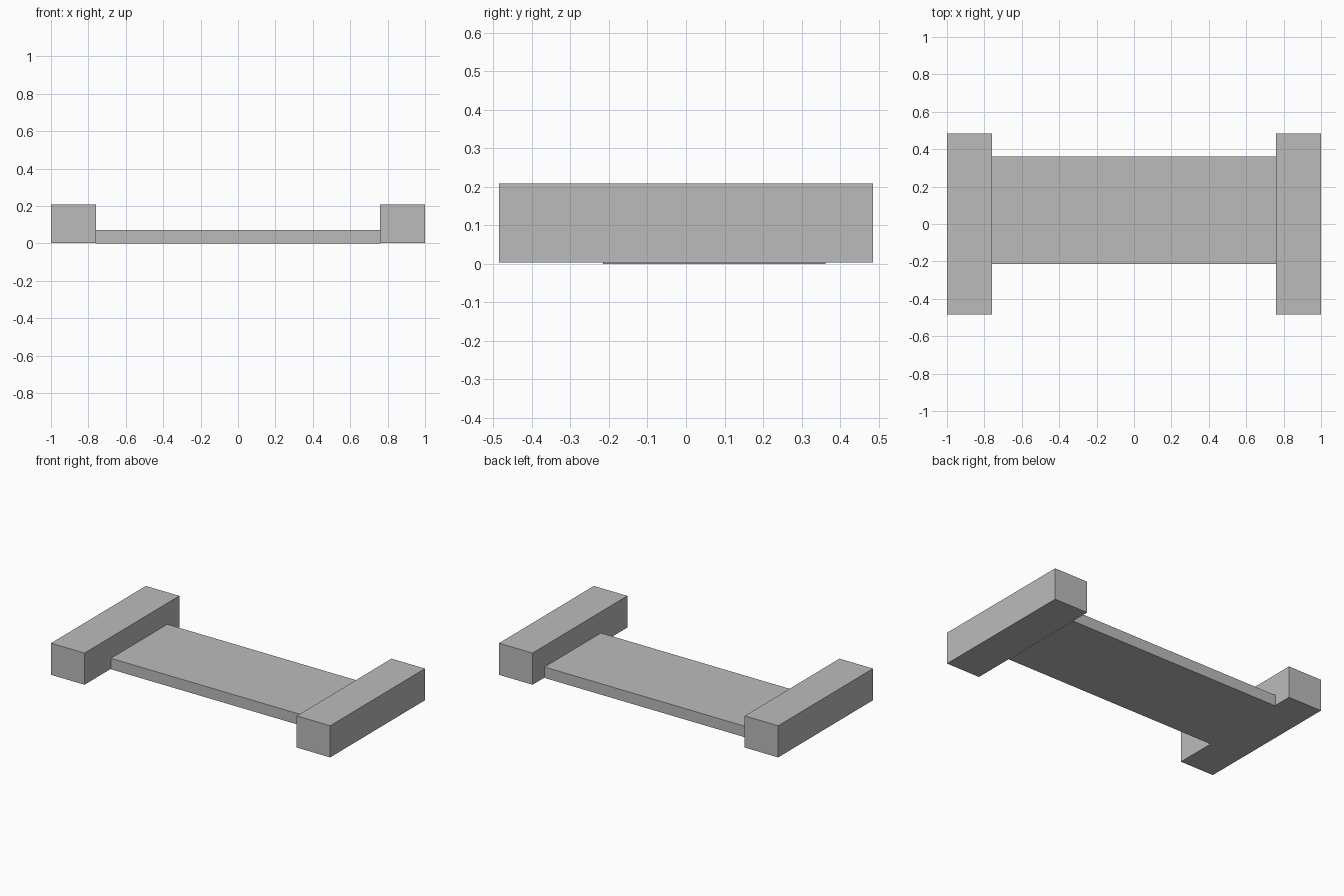
import bpy

cube = bpy.data.objects.get("Cube")
if cube:
    bpy.data.objects.remove(cube, do_unlink=True)

# Single plain grey
grey = bpy.data.materials.new("plain_grey")
grey.use_nodes = True
colour = (0.5, 0.5, 0.5, 1)
grey.diffuse_color = colour
grey.node_tree.nodes["Principled BSDF"].inputs["Base Color"].default_value = colour


def box(name, low, high):
    """Add a box spanning two opposite corners."""
    centre = [(a + b) / 2 for a, b in zip(low, high)]
    bpy.ops.mesh.primitive_cube_add(size=1, location=centre)
    obj = bpy.context.object
    obj.name = name
    obj.scale = [b - a for a, b in zip(low, high)]
    bpy.ops.object.transform_apply(location=False, rotation=False, scale=True)
    obj.data.materials.append(grey)
    return obj


# Thin slab, set towards the back
box("centre_slab", (-0.76, -0.215, 0), (0.76, 0.362, 0.071))

# Taller block at each end, its underside a hair above the slab's
for name, x in (("right_end_block", -0.88), ("left_end_block", 0.88)):
    box(name, (x - 0.12, -0.485, 0.003), (x + 0.12, 0.485, 0.208))
